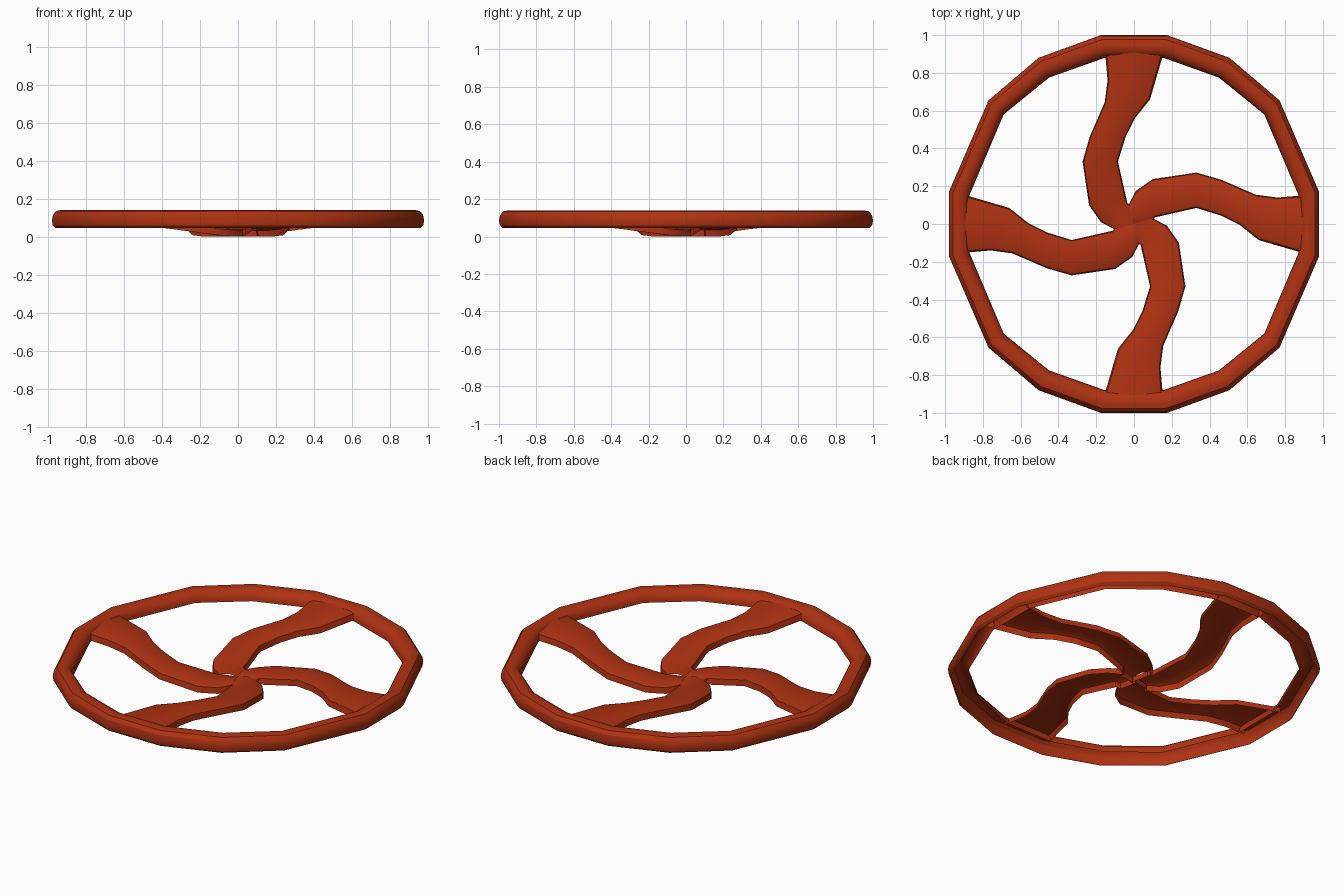
import bpy, math
from mathutils import Vector, Matrix

cube = bpy.data.objects.get("Cube")
if cube:
    bpy.data.objects.remove(cube)

RED = (0.43, 0.032, 0.006, 1)
mat = bpy.data.materials.new("rust red")
mat.use_nodes = True
mat.diffuse_color = RED
mat.node_tree.nodes["Principled BSDF"].inputs["Base Color"].default_value = RED


def loft(name, rows, closed=False, angle=35):
    """Skin a grid of rows of points into one smooth-shaded shell."""
    n, w = len(rows), len(rows[0])
    faces = []
    for i in range(n if closed else n - 1):
        k = (i + 1) % n
        for j in range(w - 1):
            faces.append((i * w + j, k * w + j, k * w + j + 1, i * w + j + 1))
    mesh = bpy.data.meshes.new(name)
    mesh.from_pydata([p for row in rows for p in row], [], faces)
    mesh.materials.append(mat)
    obj = bpy.data.objects.new(name, mesh)
    bpy.context.collection.objects.link(obj)
    bpy.ops.object.select_all(action='DESELECT')
    obj.select_set(True)
    bpy.context.view_layer.objects.active = obj
    bpy.ops.object.shade_smooth_by_angle(angle=math.radians(angle))
    return obj


# Rim: sixteen corners mirrored from one quarter, open underneath
quarter_out = [(.98, .17), (.77, .655), (.505, .88), (.175, 1.0)]
quarter_in = [(.87, .155), (.69, .58), (.45, .775), (.155, .88)]
quarter = list(zip(quarter_out, quarter_in))
corners = []
for sx, sy in ((1, 1), (-1, 1), (-1, -1), (1, -1)):
    part = quarter if sx * sy > 0 else quarter[::-1]
    corners += [[Vector((p[0] * sx, p[1] * sy)) for p in pair] for pair in part]

# Rim section: share of the way from outer to inner edge, then height
section = [(.16, .045), (.04, .06), (0, .085), (.05, .115), (.2, .135), (.42, .14),
           (.65, .138), (.87, .122), (.98, .1), (1, .075)]
rim_rows = []
for outer, inner in corners:
    row = []
    for s, z in section:
        p = outer.lerp(inner, s)
        row.append((p.x, p.y, z))
    rim_rows.append(row)
loft("rim", rim_rows, closed=True, angle=30)

# Spokes: curved channels sloping down to the middle; leading and trailing edges
leading = [(.91, .153), (.76, .14), (.645, .155), (.46, .235), (.33, .272),
           (.1, .238), (.01, .175), (-.03, .1)]
trailing = [(.91, -.158), (.66, -.085), (.56, -.005), (.46, .045), (.33, .085),
            (.11, .035), (.1, .01), (0, -.01)]
# Spoke section: share across the width, height offset from the shoulder
channel = [(0, -.038), (.03, -.004), (.1, .002), (.5, .01), (.9, .002), (.97, -.004), (1, -.038)]


def shoulder(p):
    return .038 + .15 * max(p.length - .12, 0) if p.length < .5 else .095 + .06 * (p.length - .5)


names = ["left_spoke", "back_spoke", "right_spoke", "front_spoke"]
for i, name in enumerate(names):
    turn = Matrix.Rotation(i * math.pi / 2, 2)
    rows = []
    for a, b in zip(leading, trailing):
        a, b = Vector(a), Vector(b)
        z0 = shoulder((a + b) / 2)
        row = []
        for s, dz in channel:
            p = turn @ a.lerp(b, s)
            row.append((p.x, p.y, z0 + dz))
        rows.append(row)
    loft(name, rows, angle=40)
